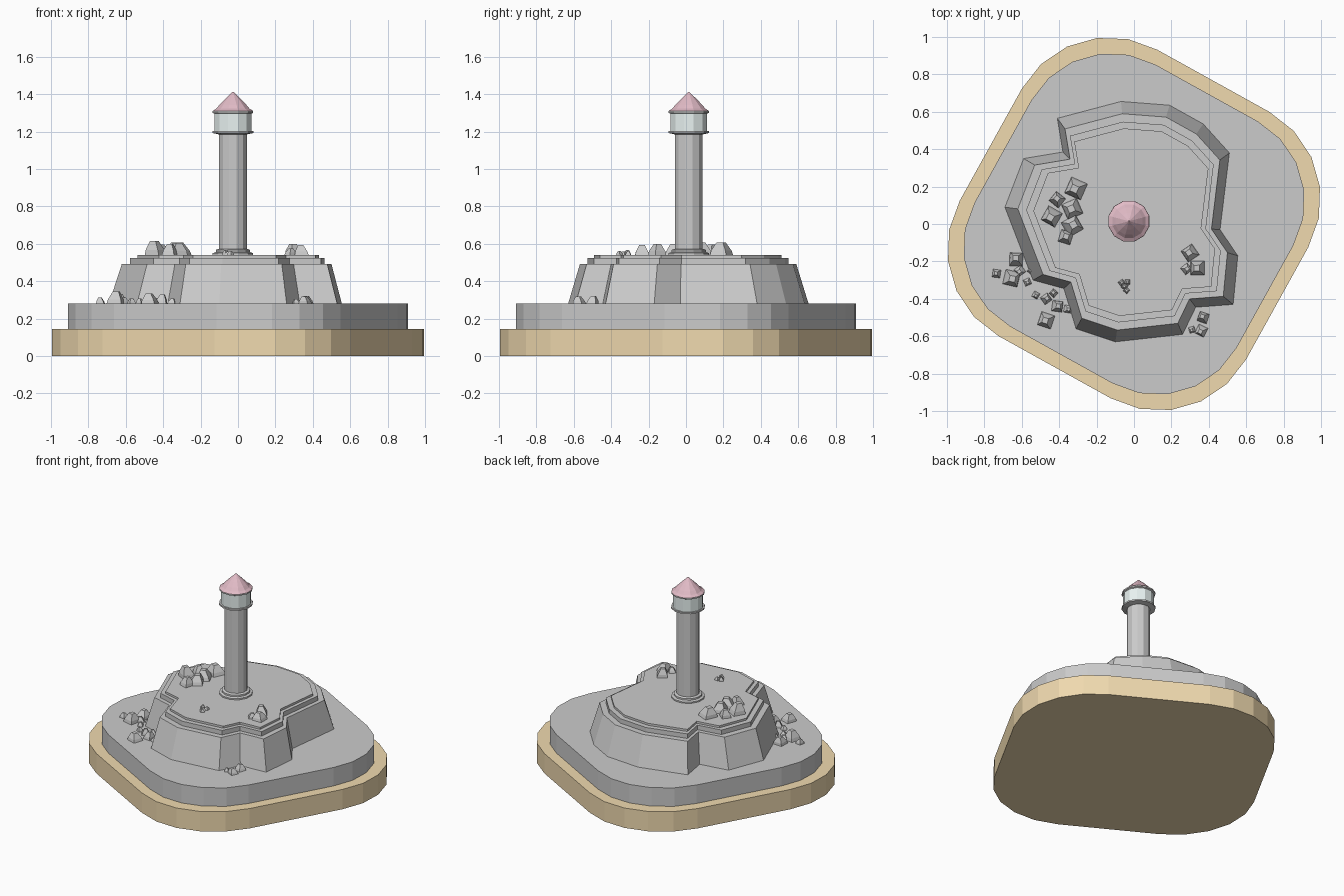
import bpy, bmesh, math, random
from math import sin, cos, radians, pi

if "Cube" in bpy.data.objects:
    bpy.data.objects.remove(bpy.data.objects["Cube"])

random.seed(4)


def material(name, rgb):
    m = bpy.data.materials.new(name)
    m.diffuse_color = (*rgb, 1)
    m.use_nodes = True
    m.node_tree.nodes["Principled BSDF"].inputs["Base Color"].default_value = m.diffuse_color
    return m


def finish(name, bm, mat=None):
    bmesh.ops.recalc_face_normals(bm, faces=bm.faces)
    me = bpy.data.meshes.new(name)
    bm.to_mesh(me)
    bm.free()
    ob = bpy.data.objects.new(name, me)
    bpy.context.collection.objects.link(ob)
    if mat:
        me.materials.append(mat)
    return ob


def loft(bm, rings):
    """Skin a closed solid through rings of equal length."""
    loops = [[bm.verts.new(p) for p in r] for r in rings]
    n = len(loops[0])
    for a, b in zip(loops, loops[1:]):
        for i in range(n):
            j = (i + 1) % n
            bm.faces.new((a[i], a[j], b[j], b[i]))
    bm.faces.new(loops[0][::-1])
    bm.faces.new(loops[-1])


def stack(name, outline, levels, mat=None):
    """Outline scaled per level: (scale, z)."""
    bm = bmesh.new()
    loft(bm, [[(x * s, y * s, z) for x, y in outline] for s, z in levels])
    return finish(name, bm, mat)


def turned(name, profile, centre=(-0.027, 0.015), sides=12, mat=None):
    bm = bmesh.new()
    loft(bm, [[(centre[0] + r * cos(2 * pi * (i + .5) / sides),
                centre[1] + r * sin(2 * pi * (i + .5) / sides), z)
               for i in range(sides)] for r, z in profile])
    return finish(name, bm, mat)


sand = material("sand", (0.87, 0.70, 0.43))
pink = material("roof_pink", (0.76, 0.50, 0.57))
glass = material("lantern_glass", (0.82, 0.90, 0.89))

# Rounded square island, turned 29 degrees
island = []
for k in range(4):
    ca = radians(16 + 90 * k)
    for s in range(6):
        a = ca + radians(-45 + 18 * s)
        island.append((0.484 * cos(ca) + 0.533 * cos(a),
                       0.484 * sin(ca) + 0.533 * sin(a)))
stack("sand_base", island, [(1, 0), (1, 0.145)], sand)
stack("stone_shelf", island, [(0.915, 0.145), (0.915, 0.28)])

# Jagged cliff with two thin terraces
cliff = [(-.07, .655), (-.41, .565), (-.38, .385), (-.59, .35), (-.69, .09),
         (-.54, -.30), (-.375, -.345), (-.31, -.56), (-.10, -.63), (.26, -.59),
         (.33, -.445), (.53, -.43), (.555, -.17), (.46, -.03), (.51, .38),
         (.37, .535), (.19, .635)]
stack("cliff", cliff, [(1, 0.28), (0.9, 0.492), (0.835, 0.492),
                       (0.835, 0.525), (0.78, 0.525), (0.78, 0.54)])

# Lighthouse
turned("tower_foot", [(.112, .54), (.112, .55), (.095, .555), (.095, .567),
                      (.082, .572)])
turned("tower", [(.077, .54), (.077, 1.19)])
turned("gallery", [(.08, 1.185), (.113, 1.192), (.113, 1.203), (.1, 1.203)])
turned("lantern", [(.102, 1.203), (.102, 1.295)], mat=glass)
turned("lantern_rim", [(.102, 1.295), (.112, 1.3), (.112, 1.31)])
turned("roof", [(.112, 1.31), (.092, 1.322), (.075, 1.342), (.045, 1.372),
                (.018, 1.397), (.003, 1.412)], mat=pink)


def rocks(name, z, items):
    """Cluster of faceted boulders: (x, y, half size)."""
    bm = bmesh.new()
    for x, y, s in items:
        t = random.uniform(0, pi / 2)
        dx, dy = random.uniform(-.2, .2) * s, random.uniform(-.2, .2) * s
        h = s * random.uniform(1.2, 1.6)
        rings = []
        for k, f, zz in ((1.25, 0, 0), (1.1, .4, .35), (.5, 1, 1)):
            rings.append([(x + dx * f + s * k * cos(t + i * pi / 2),
                           y + dy * f + s * k * sin(t + i * pi / 2),
                           z + h * zz) for i in range(4)])
        loft(bm, rings)
    return finish(name, bm)


rocks("summit_rocks_left", .54, [(-.31, .19, .053), (-.41, .13, .036), (-.33, .08, .05),
                                 (-.44, .04, .048), (-.33, -.01, .05), (-.365, -.07, .038)])
rocks("summit_rocks_right", .54, [(.30, -.155, .04), (.34, -.235, .042), (.28, -.24, .026)])
rocks("summit_pebbles", .54, [(-.065, -.315, .017), (-.035, -.31, .015),
                              (-.05, -.335, .016), (-.04, -.355, .015)])
rocks("shore_rocks_left", .28, [(-.63, -.19, .04), (-.735, -.265, .024), (-.655, -.29, .045),
                                (-.61, -.25, .026), (-.57, -.31, .02), (-.525, -.38, .019),
                                (-.47, -.40, .026), (-.43, -.37, .02), (-.41, -.44, .032),
                                (-.47, -.515, .042), (-.355, -.455, .022), (-.55, -.25, .018)])
rocks("shore_rocks_right", .28, [(.37, -.50, .03), (.36, -.57, .03), (.31, -.565, .018)])
